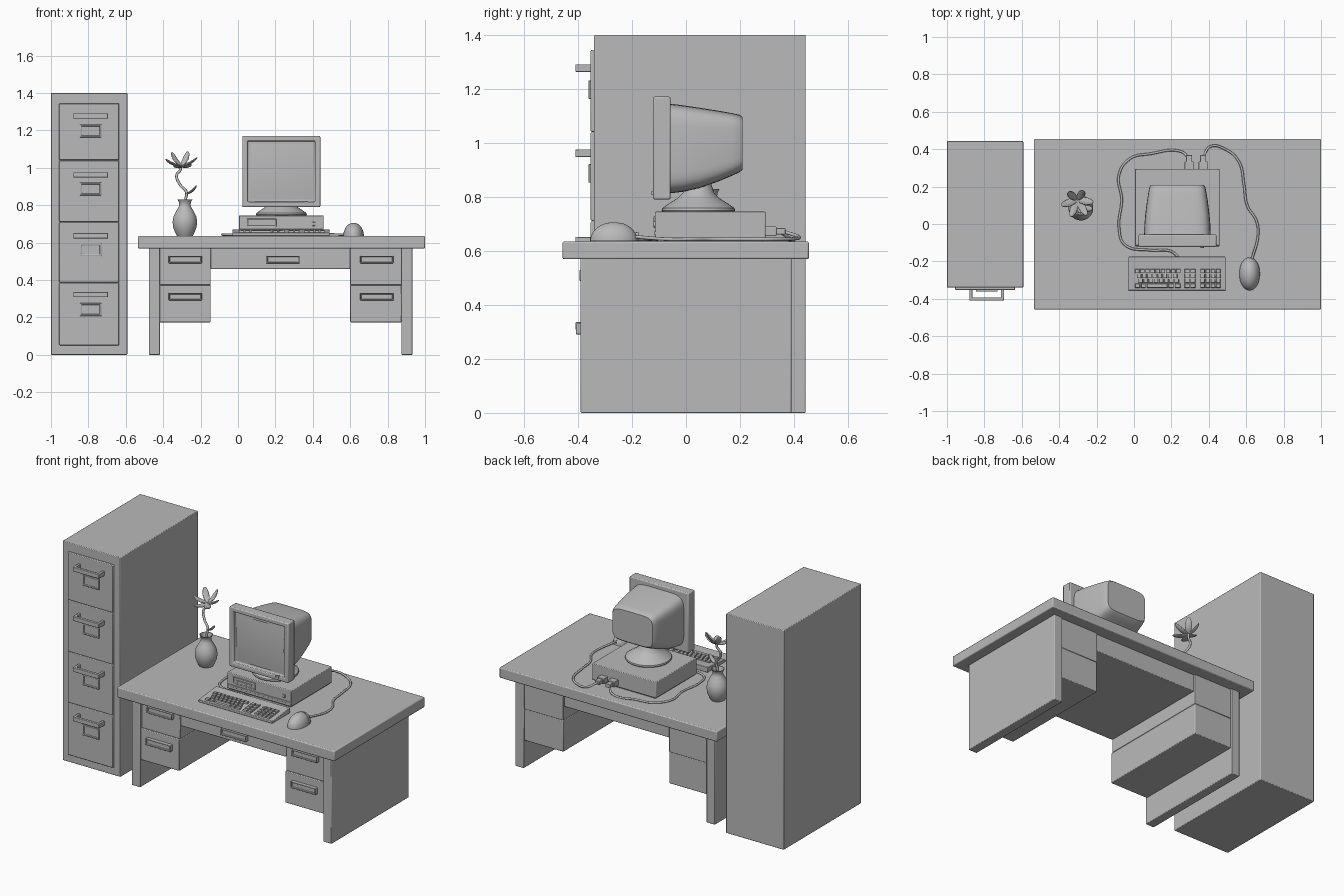
import bpy, bmesh, math
from mathutils import Matrix, Vector

if "Cube" in bpy.data.objects:
    bpy.data.objects.remove(bpy.data.objects["Cube"])

# Mid-grey used on every part
GREY = bpy.data.materials.new("mid_grey")
GREY.diffuse_color = (0.49, 0.49, 0.49, 1)
GREY.use_nodes = True
GREY.node_tree.nodes["Principled BSDF"].inputs["Base Color"].default_value = GREY.diffuse_color


def finish(name, bm, bevel=0, angle=30, segs=2):
    bmesh.ops.recalc_face_normals(bm, faces=bm.faces)
    me = bpy.data.meshes.new(name)
    bm.to_mesh(me)
    bm.free()
    me.materials.append(GREY)
    me.shade_smooth()
    me.set_sharp_from_angle(angle=math.radians(angle))
    ob = bpy.data.objects.new(name, me)
    bpy.context.collection.objects.link(ob)
    if bevel:
        m = ob.modifiers.new("Bevel", 'BEVEL')
        m.width, m.segments, m.limit_method = bevel, segs, 'ANGLE'
    return ob


def add_box(bm, x, y, z):
    size = [b - a for a, b in (x, y, z)]
    mid = [(a + b) / 2 for a, b in (x, y, z)]
    return bmesh.ops.create_cube(bm, size=1, matrix=Matrix.Translation(mid) @ Matrix.Diagonal((*size, 1)))["verts"]


def box(name, x, y, z, bevel=0.004, inset=0, depth=0):
    """Box; optionally its front (-y) face gets a straight-walled recess."""
    bm = bmesh.new()
    add_box(bm, x, y, z)
    if inset:
        bm.normal_update()
        f = min(bm.faces, key=lambda q: q.calc_center_median().y)
        bmesh.ops.inset_individual(bm, faces=[f], thickness=inset)
        f = bmesh.ops.extrude_discrete_faces(bm, faces=[f])["faces"][0]
        bmesh.ops.translate(bm, verts=f.verts, vec=(0, depth, 0))
    return finish(name, bm, bevel)


def loft(name, rings, angle=35):
    bm = bmesh.new()
    vs = [[bm.verts.new(p) for p in r] for r in rings]
    n = len(rings[0])
    for a, b in zip(vs, vs[1:]):
        for i in range(n):
            bm.faces.new((a[i], a[(i + 1) % n], b[(i + 1) % n], b[i]))
    bm.faces.new(vs[0])
    bm.faces.new(vs[-1])
    return finish(name, bm, angle=angle)


def lathe(name, cx, cy, profile, n=32):
    return loft(name, [[(cx + r * math.cos(t * math.tau / n), cy + r * math.sin(t * math.tau / n), z)
                        for t in range(n)] for r, z in profile])


def tube(name, pts, r):
    cu = bpy.data.curves.new(name, 'CURVE')
    cu.dimensions, cu.bevel_depth, cu.bevel_resolution, cu.use_fill_caps = '3D', r, 2, True
    cu.materials.append(GREY)
    s = cu.splines.new('BEZIER')
    s.bezier_points.add(len(pts) - 1)
    for bp, p in zip(s.bezier_points, pts):
        bp.co = p
        bp.handle_left_type = bp.handle_right_type = 'AUTO'
    ob = bpy.data.objects.new(name, cu)
    bpy.context.collection.objects.link(ob)


# Filing cabinet: body, four drawers, U handles and label holders
box("cabinet_body", (-1, -0.592), (-0.34, 0.443), (0, 1.4))
edges = [0.05, 0.385, 0.71, 1.04, 1.345]
for i, (hz, lz) in enumerate([(0.322, 0.242), (0.637, 0.562), (0.962, 0.887), (1.277, 1.197)]):
    box(f"cabinet_drawer_{i}", (-0.956, -0.636), (-0.353, -0.33), (edges[i] + 0.001, edges[i + 1] - 0.001), 0.004)
    z = (hz - 0.014, hz + 0.014)
    box(f"cabinet_handle_bar_{i}", (-0.88, -0.695), (-0.41, -0.392), z, 0.003)
    for s, x in (("left", -0.88), ("right", -0.711)):
        box(f"cabinet_handle_{s}_{i}", (x, x + 0.016), (-0.40, -0.345), z, 0.002)
    box(f"label_holder_{i}", (-0.845, -0.73), (-0.361, -0.345), (lz - 0.034, lz + 0.034), 0.002, 0.012, 0.006)

# Desk: top, side panels, pedestal drawers and centre drawer
box("desk_top", (-0.535, 1.0), (-0.457, 0.455), (0.569, 0.635), 0.006)
box("desk_panel_left", (-0.477, -0.417), (-0.39, 0.39), (0, 0.575))
box("desk_panel_right", (0.873, 0.933), (-0.39, 0.39), (0, 0.575))


def desk_handle(name, xc, y, z):
    box(name, (xc - 0.089, xc + 0.089), (y - 0.022, y + 0.005), (z - 0.02, z + 0.02), 0.003, 0.008, 0.012)


for side, x, xc in (("left", (-0.42, -0.146), -0.282), ("right", (0.6, 0.875), 0.742)):
    box(f"upper_drawer_{side}", x, (-0.372, 0.38), (0.374, 0.575), 0.003)
    box(f"lower_drawer_{side}", x, (-0.383, 0.38), (0.174, 0.374), 0.004)
    desk_handle(f"upper_handle_{side}", xc, -0.372, 0.509)
    desk_handle(f"lower_handle_{side}", xc, -0.385, 0.311)
box("centre_drawer", (-0.146, 0.6), (-0.372, 0.37), (0.459, 0.575))
desk_handle("centre_handle", 0.241, -0.372, 0.509)

# Computer case with disk drive, trim and power button
box("computer_case", (0.005, 0.457), (-0.115, 0.295), (0.642, 0.745))
box("case_foot", (0.015, 0.447), (-0.105, 0.285), (0.635, 0.65), 0)
box("case_trim", (0.005, 0.457), (-0.119, -0.10), (0.66, 0.672), 0.002)
box("disk_drive", (0.047, 0.205), (-0.12, -0.10), (0.685, 0.728), 0.002, 0.006, 0.005)
box("disk_slot_lever", (0.07, 0.18), (-0.121, -0.11), (0.702, 0.711), 0.001)
box("power_button", (0.395, 0.415), (-0.122, -0.10), (0.69, 0.71), 0.003)

# Monitor: swivel foot, bezel, domed screen, tapered rear housing
lathe("monitor_foot", 0.232, 0.046, [(0.132, 0.743), (0.136, 0.75), (0.134, 0.758), (0.110, 0.775),
                                     (0.078, 0.795), (0.058, 0.815), (0.047, 0.85)])
box("monitor_bezel", (0.023, 0.44), (-0.122, -0.057), (0.79, 1.171), 0.006, 0.04, 0.022)
box("monitor_button", (0.355, 0.375), (-0.128, -0.115), (0.806, 0.822), 0.002)
bm = bmesh.new()
bmesh.ops.create_grid(bm, x_segments=14, y_segments=14, size=1)
for v in bm.verts:
    u, w = v.co.x, v.co.y
    v.co = (0.2315 + 0.166 * u, -0.101 - 0.014 * (1 - u * u * 0.5 - w * w * 0.5), 0.9805 + 0.148 * w)
finish("monitor_screen", bm)


def squircle(y, hw, z0, z1, n=40):
    def p(c):
        return math.copysign(abs(c) ** 0.36, c)
    return [(0.232 + hw * p(math.cos(a)), y, (z0 + z1) / 2 + (z1 - z0) / 2 * p(math.sin(a)))
            for a in (math.tau * i / n for i in range(n))]


loft("monitor_housing", [squircle(*s) for s in [
    (-0.06, 0.178, 0.813, 1.145), (-0.01, 0.177, 0.819, 1.139), (0.05, 0.172, 0.832, 1.130),
    (0.12, 0.163, 0.857, 1.119), (0.17, 0.155, 0.878, 1.110), (0.198, 0.149, 0.891, 1.104),
    (0.209, 0.142, 0.900, 1.096)]])


# Keyboard wedge and key blocks
def slope(y):
    return 0.652 + (y + 0.355) * 0.10


bm = bmesh.new()
for v in add_box(bm, (-0.03, 0.49), (-0.355, -0.175), (0.636, 0.66)):
    if v.co.z > 0.65:
        v.co.z = slope(v.co.y)
finish("keyboard", bm, 0.003)

bm = bmesh.new()


def key(x, y, w, d=0.023):
    vs = add_box(bm, (x, x + w - 0.003), (y - d / 2, y + d / 2), (slope(y) - 0.004, slope(y) + 0.009))
    top = [v for v in vs if v.co.z > slope(y)]
    mid = sum((v.co for v in top), Vector()) / 4
    for v in top:
        v.co.x += math.copysign(0.002, mid.x - v.co.x)
        v.co.y += math.copysign(0.002, mid.y - v.co.y)


for r in range(4):
    y = -0.252 - 0.026 * r
    if r < 3:
        for i in range(9 - (r > 0)):
            key(0.005 + (0, 0.010, 0.018)[r] + i * 0.0275, y, 0.0275)
    else:
        for x, w in ((0.005, 0.03), (0.038, 0.028), (0.07, 0.112), (0.185, 0.03), (0.218, 0.034)):
            key(x, y, w)
    for i in range(2):
        key(0.27 + i * 0.031, y, 0.031)
    for i in range(4):
        key(0.354 + i * 0.028, y, 0.028)
finish("keys", bm)


# Mouse: half-ellipsoid shell with two raised buttons
def dome(name, grow=1.0, cuts=()):
    bm = bmesh.new()
    bmesh.ops.create_uvsphere(bm, u_segments=32, v_segments=20, radius=1)
    for v in bm.verts:
        v.co = (v.co.x * 0.055 * grow, v.co.y * 0.087 * grow, v.co.z * 0.07 * grow)
    for co, no in [((0, 0, 0), (0, 0, -1)), *cuts]:
        g = bm.verts[:] + bm.edges[:] + bm.faces[:]
        cut = bmesh.ops.bisect_plane(bm, geom=g, plane_co=co, plane_no=no, clear_outer=True)["geom_cut"]
        bmesh.ops.edgeloop_fill(bm, edges=[e for e in cut if isinstance(e, bmesh.types.BMEdge)])
    finish(name, bm).location = (0.618, -0.268, 0.636)


dome("mouse_body")
for s, d in (("left", -1), ("right", 1)):
    dome(f"mouse_button_{s}", 1.025, [((0, 0.03, 0), (0, -1, 0)), ((d * 0.002, 0, 0), (-d, 0, 0))])

# Cables and their plugs behind the case
tube("mouse_cable", [
    (0.63, -0.19, 0.652), (0.663, -0.06, 0.643), (0.655, 0.015, 0.643), (0.605, 0.10, 0.643), (0.588, 0.21, 0.643),
    (0.56, 0.335, 0.643), (0.487, 0.40, 0.645), (0.41, 0.415, 0.653), (0.37, 0.36, 0.672)], 0.0065)
tube("keyboard_cable", [(x, y, 0.643) for x, y in [
    (0.24, -0.18), (0.2, -0.147), (0.085, -0.14), (-0.05, -0.11), (-0.08, -0.02), (-0.066, 0.13),
    (-0.08, 0.265), (-0.02, 0.35), (0.085, 0.375), (0.25, 0.388)]] + [(0.295, 0.35, 0.67)], 0.0065)
for n, x in (("keyboard", 0.295), ("mouse", 0.37)):
    box(f"{n}_plug", (x - 0.024, x + 0.024), (0.29, 0.335), (0.655, 0.69), 0.003)
    box(f"{n}_plug_tail", (x - 0.016, x + 0.016), (0.33, 0.368), (0.66, 0.685), 0.003)

# Vase
lathe("vase", -0.284, 0.085, [(0.042, 0.636), (0.05, 0.65), (0.062, 0.68), (0.066, 0.71), (0.061, 0.74), (0.047, 0.768),
                              (0.034, 0.79), (0.030, 0.803), (0.033, 0.818), (0.040, 0.83), (0.035, 0.83),
                              (0.026, 0.808), (0.024, 0.78)])

# Flower stem, petals and leaf
tube("stem", [(-0.284, 0.085, 0.70), (-0.28, 0.085, 0.83), (-0.276, 0.09, 0.87), (-0.31, 0.105, 0.91),
              (-0.328, 0.12, 0.96), (-0.308, 0.128, 0.99), (-0.306, 0.13, 1.015)], 0.0075)


def petal(name, base, direction, length, width):
    bm = bmesh.new()
    bmesh.ops.create_uvsphere(bm, u_segments=12, v_segments=10, radius=1)
    for v in bm.verts:
        t = v.co.z
        v.co = (v.co.x * width, v.co.y * 0.007 - 0.008 * (1 - t * t), (t + 1) / 2 * length)
    q = direction.to_track_quat('Z', 'Y')
    bmesh.ops.transform(bm, verts=bm.verts, matrix=Matrix.Translation(base) @ q.to_matrix().to_4x4())
    finish(name, bm)


tilt = Matrix.Rotation(math.radians(28), 3, 'X')
for i in range(6):
    a = math.tau * (i + 0.1) / 6
    petal(f"petal_{i}", Vector((-0.303, 0.13, 1.01)), tilt @ Vector((math.cos(a), math.sin(a), 0.55)), 0.098, 0.02)
petal("leaf", Vector((-0.279, 0.09, 0.86)), Vector((0.055, -0.01, 0.045)), 0.075, 0.016)
